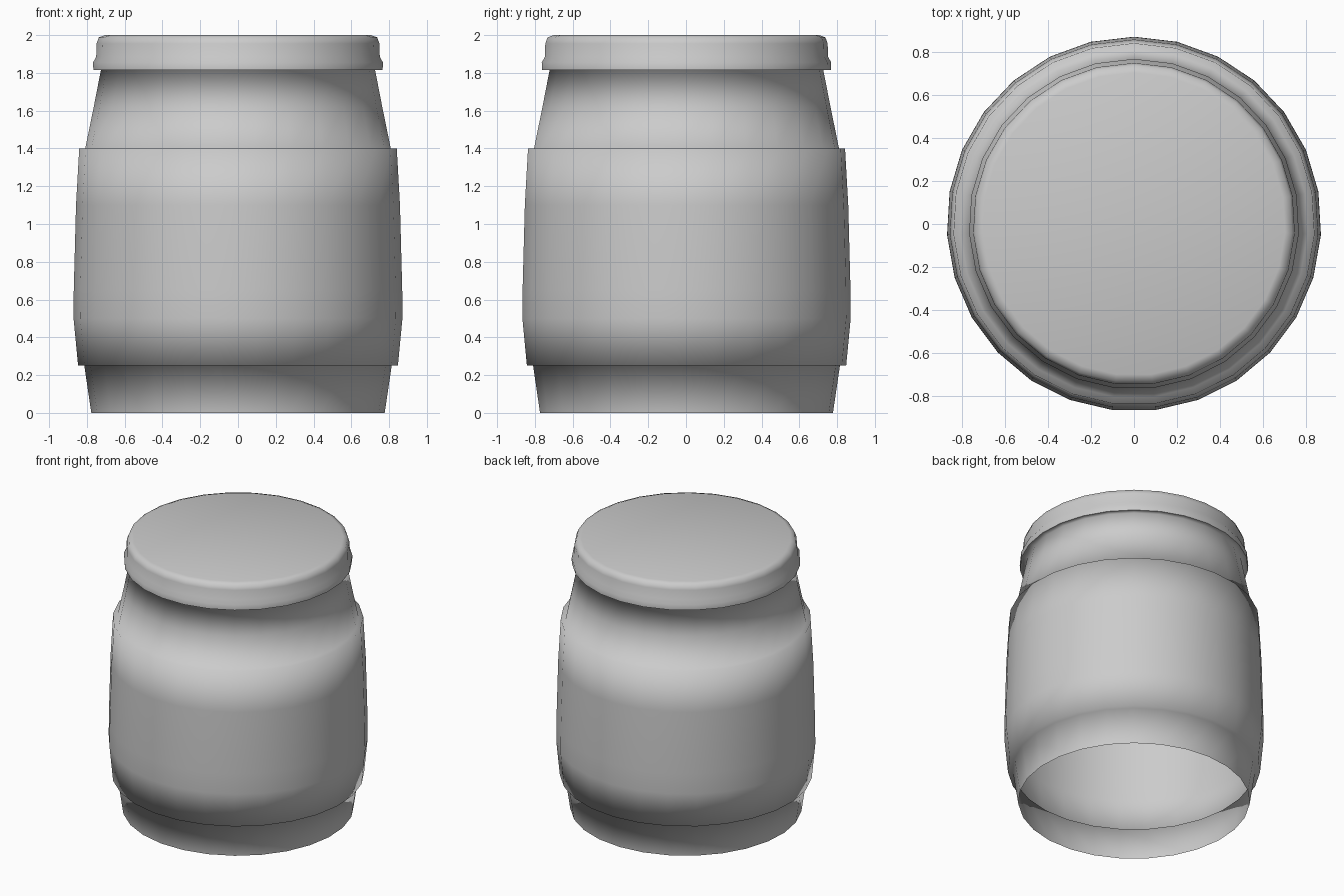
import bpy, bmesh
from math import pi, cos, sin

if "Cube" in bpy.data.objects:
    bpy.data.objects.remove(bpy.data.objects["Cube"])

SIDES = 27


def lathe(name, profile, cap_top=False):
    """Revolve a bottom-to-top (radius, z) profile, with one corner facing +y."""
    bm = bmesh.new()
    rings = []
    for r, z in profile:
        rings.append([bm.verts.new((r * cos(pi / 2 + 2 * pi * j / SIDES),
                                    r * sin(pi / 2 + 2 * pi * j / SIDES), z))
                      for j in range(SIDES)])
    for low, high in zip(rings, rings[1:]):
        for j in range(SIDES):
            k = (j + 1) % SIDES
            bm.faces.new((low[j], low[k], high[k], high[j]))
    if cap_top:
        bm.faces.new(rings[-1])
    for f in bm.faces:
        f.smooth = True
    mesh = bpy.data.meshes.new(name)
    bm.to_mesh(mesh)
    bm.free()
    obj = bpy.data.objects.new(name, mesh)
    bpy.context.collection.objects.link(obj)
    return obj


# Jar body: open foot, raised label band, tapering neck, ledge under the lid
lathe("jar_body", [
    (0.778, 0.0), (0.815, 0.25),
    (0.848, 0.25), (0.872, 0.50), (0.871, 0.65), (0.859, 1.10), (0.842, 1.40),
    (0.810, 1.40), (0.765, 1.62), (0.727, 1.815),
    (0.767, 1.815),
])

# Lid: rolled lip, straight rim, rounded shoulder and flat top
lathe("lid", [
    (0.767, 1.815), (0.769, 1.855), (0.752, 1.885),
    (0.750, 1.955), (0.738, 1.988), (0.705, 2.0),
], cap_top=True)
